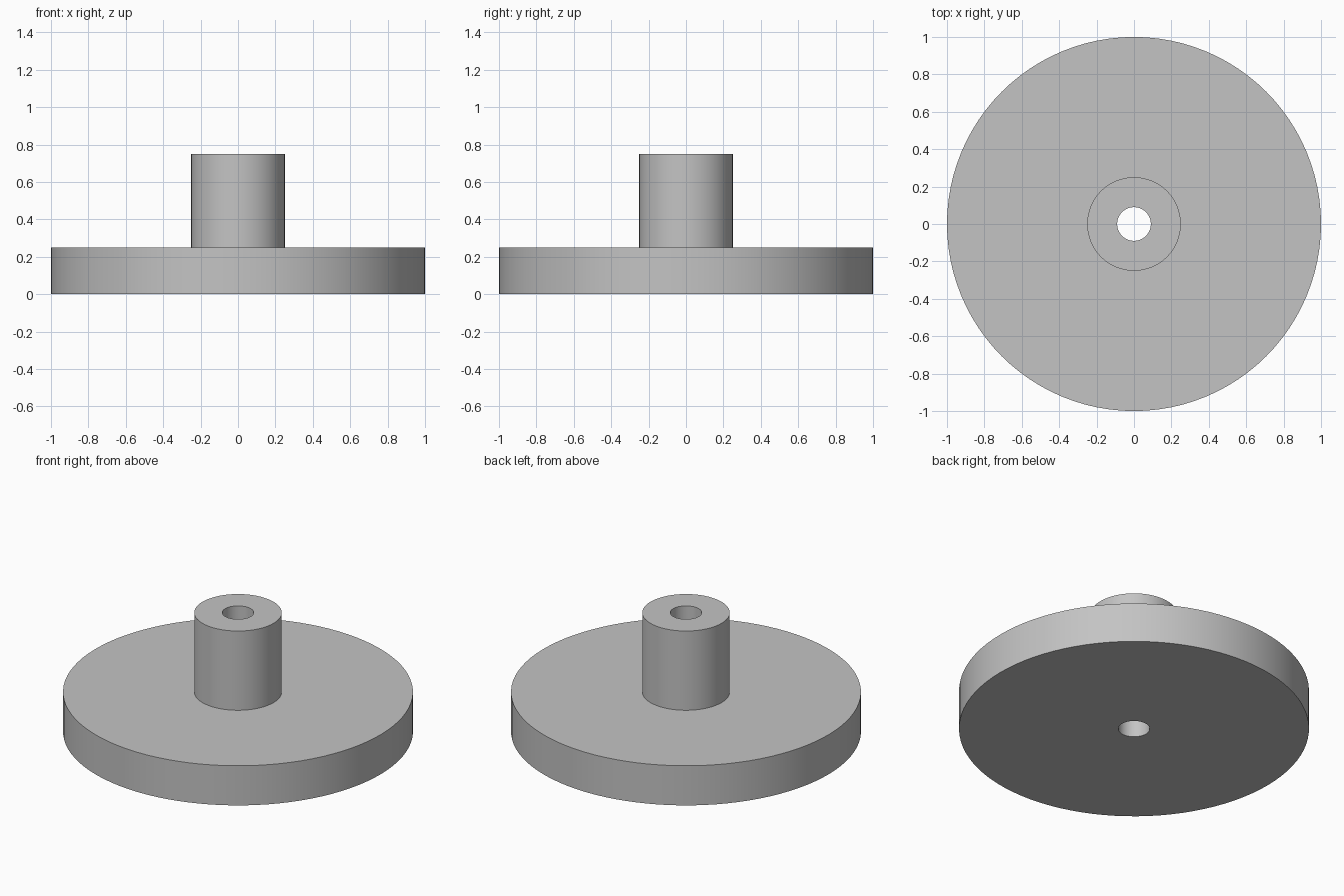
import bpy
import bmesh
import math

SEGMENTS = 96
BORE_R, HUB_R, DISC_R = 0.09, 0.25, 1.0
DISC_TOP, HUB_TOP = 0.25, 0.75

cube = bpy.data.objects.get("Cube")
if cube:
    bpy.data.objects.remove(cube, do_unlink=True)


def make_material(name, colour):
    mat = bpy.data.materials.new(name)
    mat.use_nodes = True
    mat.diffuse_color = colour
    mat.node_tree.nodes["Principled BSDF"].inputs["Base Color"].default_value = colour
    return mat


def lathe(name, profile, mat):
    """Revolve a closed (radius, height) profile around the z axis."""
    bm = bmesh.new()
    rings = []
    for i in range(SEGMENTS):
        a = math.tau * i / SEGMENTS
        rings.append([bm.verts.new((r * math.cos(a), r * math.sin(a), z))
                      for r, z in profile])
    for i, ring in enumerate(rings):
        following = rings[(i + 1) % SEGMENTS]
        for j in range(len(profile)):
            k = (j + 1) % len(profile)
            bm.faces.new((ring[j], following[j], following[k], ring[k]))
    bmesh.ops.recalc_face_normals(bm, faces=bm.faces)
    mesh = bpy.data.meshes.new(name)
    bm.to_mesh(mesh)
    bm.free()
    mesh.materials.append(mat)
    obj = bpy.data.objects.new(name, mesh)
    bpy.context.collection.objects.link(obj)
    bpy.ops.object.select_all(action="DESELECT")
    obj.select_set(True)
    bpy.context.view_layer.objects.active = obj
    bpy.ops.object.shade_smooth_by_angle(angle=math.radians(30))
    return obj


# Disc and raised hub as one solid, with a bore right through
grey = make_material("plain grey", (0.55, 0.55, 0.55, 1.0))
lathe("disc_with_bored_hub", [
    (BORE_R, 0), (DISC_R, 0), (DISC_R, DISC_TOP),
    (HUB_R, DISC_TOP), (HUB_R, HUB_TOP), (BORE_R, HUB_TOP),
], grey)
